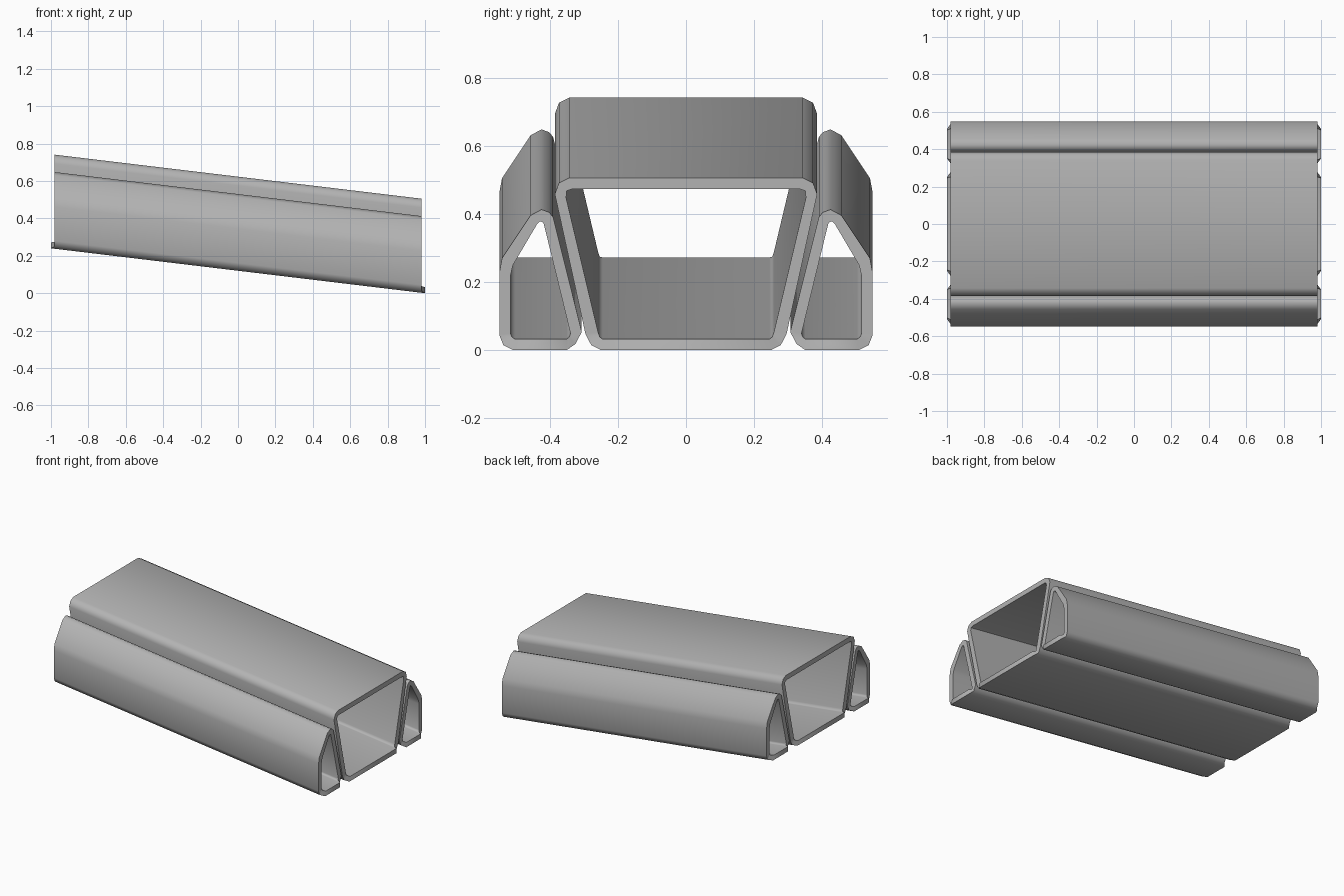
import bpy, bmesh

if "Cube" in bpy.data.objects:
    bpy.data.objects.remove(bpy.data.objects["Cube"])

SLOPE = 0.12           # the ducts drop along +x
END, LIP = 0.98, 1.0   # wall end, and protruding floor end

grey = bpy.data.materials.new("dark_grey")
grey.diffuse_color = (0.45, 0.45, 0.45, 1)
grey.use_nodes = True
grey.node_tree.nodes["Principled BSDF"].inputs["Base Color"].default_value = grey.diffuse_color


def tube(name, outer, inner, sign=1):
    """Hollow sloped duct from matching outer / inner (y, z) profiles."""
    bm = bmesh.new()

    def ring(profile, side):
        floor = min(z for _, z in profile)
        verts = []
        for y, z in profile:
            x = side * (LIP if z == floor else END)
            verts.append(bm.verts.new((x, sign * y, z + SLOPE * (1 - x))))
        return verts

    oa, ob = ring(outer, -1), ring(outer, 1)
    ia, ib = ring(inner, -1), ring(inner, 1)
    n = len(outer)
    for i in range(n):
        j = (i + 1) % n
        for a, b in ((oa, ob), (ob, ib), (ib, ia), (ia, oa)):
            bm.faces.new((a[i], a[j], b[j], b[i]))
    bmesh.ops.recalc_face_normals(bm, faces=bm.faces[:])
    mesh = bpy.data.meshes.new(name)
    bm.to_mesh(mesh)
    bm.free()
    mesh.materials.append(grey)
    duct = bpy.data.objects.new(name, mesh)
    bpy.context.collection.objects.link(duct)
    bpy.ops.object.select_all(action='DESELECT')
    bpy.context.view_layer.objects.active = duct
    duct.select_set(True)
    bpy.ops.object.shade_smooth_by_angle(angle=1.0)


def mirrored(half):
    return half + [(-y, z) for y, z in reversed(half)]


# wide trapezoid duct in the middle
centre_outer = mirrored([(0.25, 0), (0.278, 0.012), (0.295, 0.044),
                         (0.385, 0.455), (0.373, 0.488), (0.343, 0.503)])
centre_inner = mirrored([(0.245, 0.032), (0.253, 0.036), (0.258, 0.05),
                         (0.352, 0.445), (0.35, 0.465), (0.335, 0.47)])
tube("centre_duct", centre_outer, centre_inner)

# narrow pointed ducts on both sides
side_outer = [(0.35, 0), (0.324, 0.016), (0.306, 0.051), (0.39, 0.388),
              (0.402, 0.402), (0.424, 0.41), (0.456, 0.393), (0.54, 0.267),
              (0.548, 0.224), (0.548, 0.042), (0.536, 0.012), (0.508, 0)]
side_inner = [(0.35, 0.032), (0.343, 0.036), (0.339, 0.046), (0.417, 0.366),
              (0.42, 0.372), (0.427, 0.376), (0.436, 0.369), (0.508, 0.247),
              (0.515, 0.217), (0.515, 0.046), (0.511, 0.036), (0.502, 0.032)]
tube("left_side_duct", side_outer, side_inner, -1)
tube("right_side_duct", side_outer, side_inner, 1)
